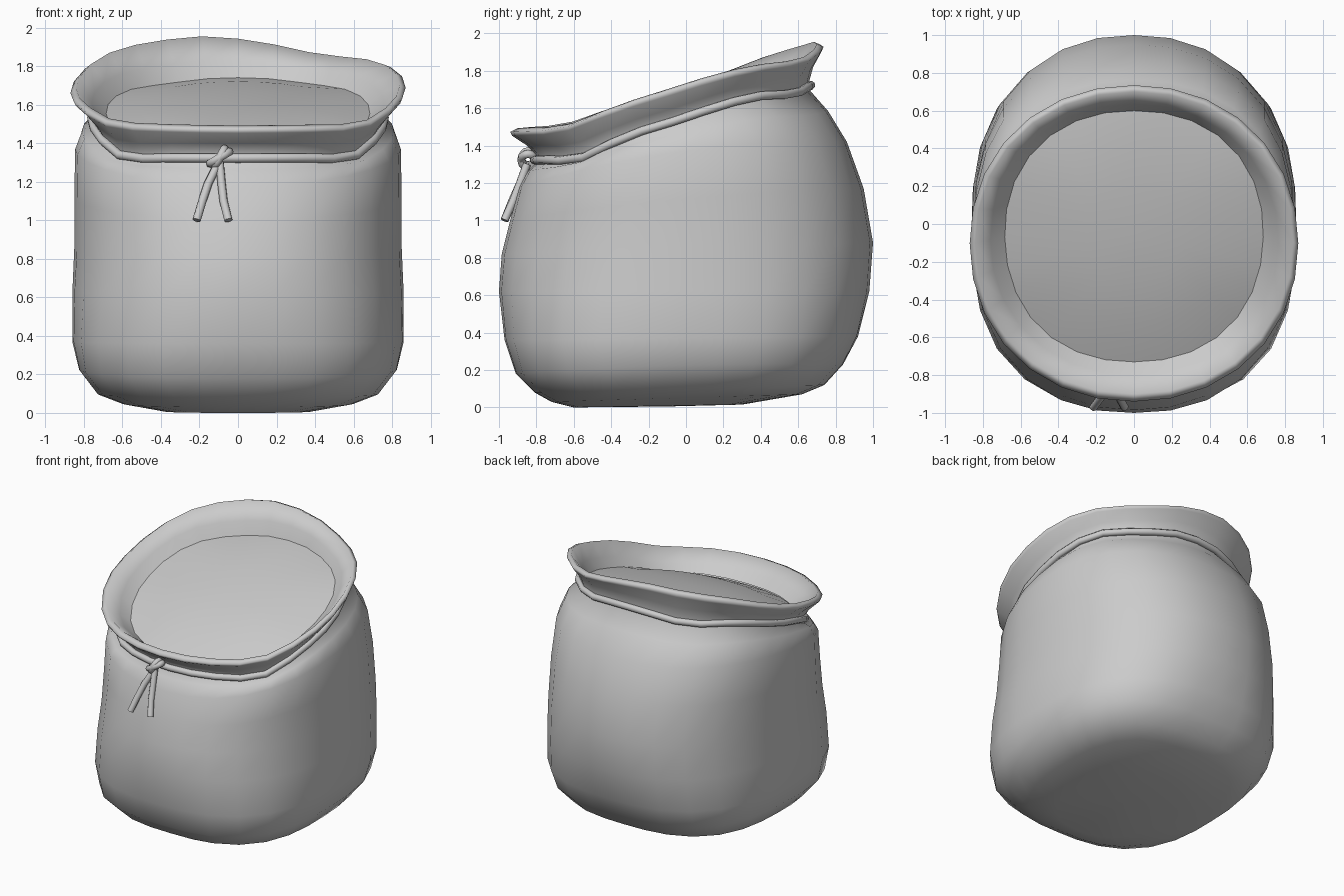
import bpy, bmesh
from math import sin, cos, pi, exp

SEG = 28


def ring(hx, yf, yb, z_front, z_back, n, sag=0.0, warp=0.0, skew=0.0):
    """Superellipse loop tilted front to back; warp and skew add the cloth's waviness."""
    pts = []
    for i in range(SEG):
        a = 2 * pi * i / SEG - pi / 2
        c, s = cos(a), sin(a)
        k = (abs(c) ** n + abs(s) ** n) ** (-1 / n)
        x, v = hx * c * k, s * k
        t = (v + 1) / 2
        z = z_front + (z_back - z_front) * t - sag * (1 - v * v)
        z += warp * (0.02 * exp(-((v - 0.4) / 0.3) ** 2)
                     - 0.065 * exp(-((v + 0.68) / 0.25) ** 2)
                     - 0.035 * exp(-((v - 0.88) / 0.12) ** 2))
        z -= skew * x * (1 - x * x / 0.6) * t
        pts.append((x, (yf + yb) / 2 + (yb - yf) / 2 * v, z))
    return pts


def loft(name, rings, start=None, end=None):
    """Skin a stack of loops, with optional centre points closing the ends."""
    bm = bmesh.new()
    loops = [[bm.verts.new(p) for p in r] for r in rings]
    for a, b in zip(loops, loops[1:]):
        for i in range(SEG):
            j = (i + 1) % SEG
            bm.faces.new((a[i], a[j], b[j], b[i]))
    for tip, loop, flip in ((start, loops[0], True), (end, loops[-1], False)):
        if tip:
            v = bm.verts.new(tip)
            for i in range(SEG):
                j = (i + 1) % SEG
                bm.faces.new((loop[j], loop[i], v) if flip else (loop[i], loop[j], v))
    for f in bm.faces:
        f.smooth = True
    me = bpy.data.meshes.new(name)
    bm.to_mesh(me)
    bm.free()
    ob = bpy.data.objects.new(name, me)
    bpy.context.collection.objects.link(ob)
    return ob


def cord(name, pts, radius, closed=False):
    cu = bpy.data.curves.new(name, 'CURVE')
    cu.dimensions = '3D'
    cu.bevel_depth = radius
    cu.bevel_resolution = 2
    cu.use_fill_caps = True
    sp = cu.splines.new('POLY')
    sp.points.add(len(pts) - 1)
    for p, co in zip(sp.points, pts):
        p.co = (*co, 1)
    sp.use_cyclic_u = closed
    sp.use_smooth = True
    ob = bpy.data.objects.new(name, cu)
    bpy.context.collection.objects.link(ob)
    return ob


# sack cloth: base, belly, neck, flared lip, then down inside the mouth
loft("sack", [ring(*r) for r in (
    (0.38, -0.60, 0.30, 0.00, 0.015, 2.4),
    (0.60, -0.72, 0.62, 0.03, 0.07, 2.7),
    (0.73, -0.81, 0.74, 0.08, 0.12, 2.8),
    (0.825, -0.91, 0.84, 0.18, 0.23, 2.8, -0.02),
    (0.86, -0.97, 0.92, 0.36, 0.38, 2.6),
    (0.86, -1.00, 0.98, 0.62, 0.62, 2.35),
    (0.85, -0.985, 1.00, 0.82, 0.88, 2.25),
    (0.85, -0.94, 0.95, 1.00, 1.17, 2.25, -0.03),
    (0.845, -0.89, 0.86, 1.18, 1.42, 2.3, -0.07),
    (0.81, -0.845, 0.76, 1.27, 1.59, 2.3, -0.03, 0.5),
    (0.75, -0.80, 0.66, 1.32, 1.71, 2.2, 0.01, 1),
    (0.755, -0.80, 0.66, 1.36, 1.76, 2.2, 0.02, 1),
    (0.80, -0.85, 0.68, 1.41, 1.83, 2.1, 0.03, 0.8, 0.04),
    (0.86, -0.93, 0.725, 1.46, 1.91, 2.1, 0.035, 0.6, 0.1),
    (0.87, -0.94, 0.735, 1.48, 1.935, 2.1, 0.035, 0.6, 0.12),
    (0.84, -0.90, 0.70, 1.50, 1.95, 2.1, 0.035, 0.6, 0.12),
    (0.76, -0.80, 0.635, 1.43, 1.84, 2.1, 0.03, 0.6, 0.05),
    (0.68, -0.73, 0.595, 1.37, 1.73, 2.2, 0.0, 0.4))],
    start=(0, -0.1, 0.005))

# filling: shallow heap across the mouth
loft("contents", [ring(*r) for r in (
    (0.69, -0.735, 0.60, 1.36, 1.745, 2.2, 0.0, 0.4),
    (0.50, -0.54, 0.42, 1.45, 1.72, 2.2),
    (0.25, -0.30, 0.18, 1.54, 1.67, 2.1))],
    end=(0, -0.06, 1.615))

# tie around the neck
cord("neck_cord", ring(0.76, -0.81, 0.667, 1.335, 1.735, 2.2, 0.01, 1), 0.024, True)


# knot: two crossed loops
def knot_loop(name, dx, dz):
    pts = []
    for i in range(12):
        a = 2 * pi * i / 12
        pts.append((-0.095 + dx * cos(a), -0.845 - 0.035 * sin(a), 1.325 + dz * cos(a)))
    cord(name, pts, 0.022, True)


knot_loop("knot_loop_across", 0.05, 0.03)
knot_loop("knot_loop_down", 0.025, 0.045)

# hanging cord ends
cord("cord_end_left", [(-0.10, -0.85, 1.30), (-0.155, -0.89, 1.19),
                       (-0.185, -0.93, 1.10), (-0.215, -0.97, 1.0)], 0.022)
cord("cord_end_right", [(-0.095, -0.85, 1.30), (-0.085, -0.89, 1.19),
                        (-0.075, -0.925, 1.10), (-0.05, -0.97, 1.0)], 0.022)
